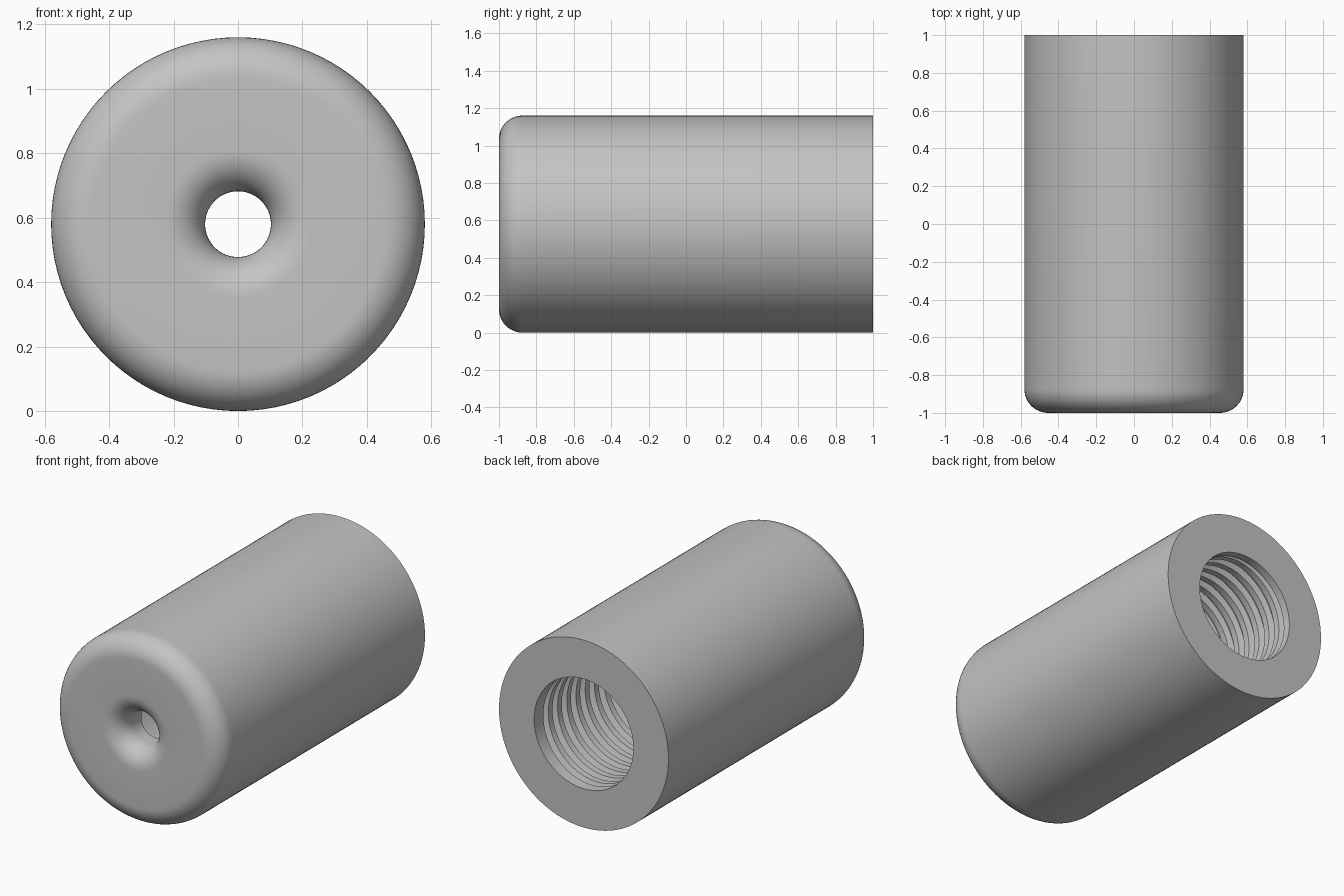
import bpy, bmesh
from math import sin, cos, pi

if "Cube" in bpy.data.objects:
    bpy.data.objects.remove(bpy.data.objects["Cube"])

R, FILLET = 0.58, 0.125            # body radius and front edge rounding
HOLE, FLARE = 0.102, 0.125         # front hole radius and its rounded mouth
BORE, GROOVE = 0.34, 0.375         # threaded bore, minor and major radius
PITCH, T_START, T_END = 0.09, 0.95, 0.22
FLOOR = -0.8
SEG = 96

steel = bpy.data.materials.new("plain grey")
steel.use_nodes = True
grey = (0.55, 0.55, 0.55, 1)
steel.diffuse_color = grey
steel.node_tree.nodes["Principled BSDF"].inputs["Base Color"].default_value = grey


def point(r, y, a):
    return (r * cos(a), y, R + r * sin(a))


def arc(r, y, size, start, end, steps=12):
    """Points of a rounded corner in the (radius, y) plane."""
    angles = [start + (end - start) * i / steps for i in range(steps + 1)]
    return [(r + size * cos(a), y + size * sin(a)) for a in angles]


def finish(name, bm, smooth_angle):
    bmesh.ops.remove_doubles(bm, verts=bm.verts, dist=1e-5)
    mesh = bpy.data.meshes.new(name)
    bm.to_mesh(mesh)
    bm.free()
    mesh.materials.append(steel)
    ob = bpy.data.objects.new(name, mesh)
    bpy.context.collection.objects.link(ob)
    bpy.ops.object.select_all(action="DESELECT")
    ob.select_set(True)
    bpy.context.view_layer.objects.active = ob
    bpy.ops.object.shade_smooth_by_angle(angle=smooth_angle)
    return ob


def skin(bm, rows):
    """Join neighbouring rows of points with quads."""
    rows = [[bm.verts.new(p) for p in row] for row in rows]
    for a, b in zip(rows, rows[1:]):
        for j in range(len(a) - 1):
            bm.faces.new((a[j], a[j + 1], b[j + 1], b[j]))


# Body: one turned profile from the thread's inner end, through the front
# hole, round the outside and back to the mouth of the bore
profile = [(BORE, T_END), (BORE, FLOOR), (HOLE, FLOOR)]
profile += arc(HOLE + FLARE, -1 + FLARE, FLARE, pi, 1.5 * pi)
profile += arc(R - FILLET, -1 + FILLET, FILLET, -pi / 2, 0)
profile += [(R, 1), (BORE, 1), (BORE, T_START)]
body = bmesh.new()
skin(body, [[point(r, y, 2 * pi * j / SEG) for j in range(SEG + 1)]
            for r, y in profile])
finish("body", body, 0.6)

# Thread: a helical groove, faded out at both ends of its run
groove = [(0, BORE), (0.45, BORE), (0.6, GROOVE), (0.85, GROOVE)]
turns = int((T_START - T_END) / PITCH) + 3
rows = []
for turn in range(turns):
    for phase, radius in groove:
        row = []
        for j in range(SEG + 1):
            y = T_START + PITCH - PITCH * (turn + phase + j / SEG)
            inside = T_END < y < T_START
            row.append(point(radius if inside else BORE,
                             min(max(y, T_END), T_START), 2 * pi * j / SEG))
        rows.append(row)
thread = bmesh.new()
skin(thread, rows)
bmesh.ops.remove_doubles(thread, verts=thread.verts, dist=1e-5)
bmesh.ops.dissolve_degenerate(thread, edges=thread.edges, dist=1e-5)
bmesh.ops.reverse_faces(thread, faces=thread.faces)
finish("bore_thread", thread, 0.5)
